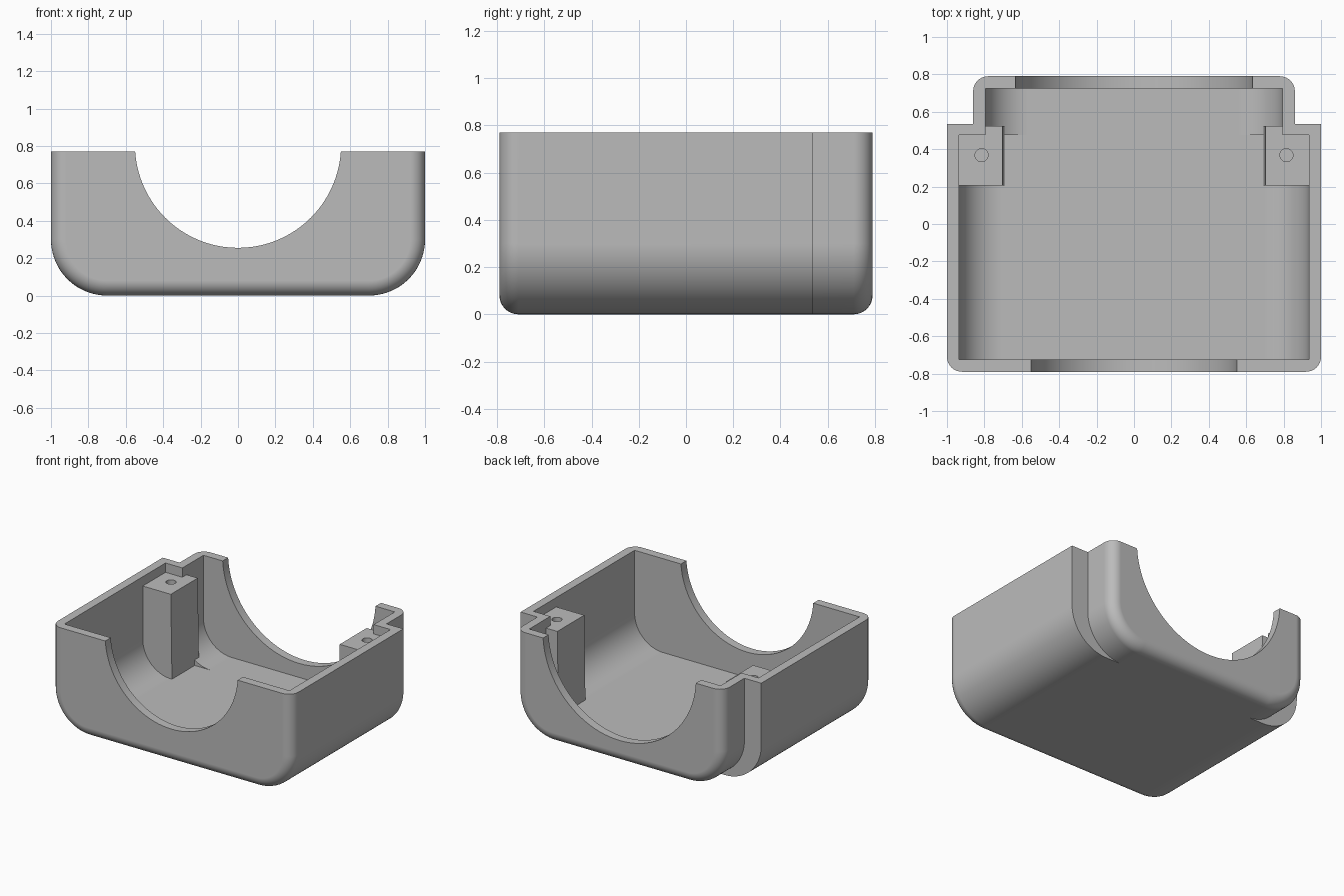
import bpy
import bmesh
from math import cos, sin, pi, radians

cube = bpy.data.objects.get("Cube")
if cube:
    bpy.data.objects.remove(cube, do_unlink=True)

HEIGHT = 0.77
WALL = 0.065
FILLET = 0.08
FRONT, STEP, BACK = -0.79, 0.535, 0.79
MAIN_W, REAR_W, CORNER = 1.0, 0.86, 0.3


def new_object(name, bm):
    bmesh.ops.recalc_face_normals(bm, faces=bm.faces)
    mesh = bpy.data.meshes.new(name)
    bm.to_mesh(mesh)
    bm.free()
    obj = bpy.data.objects.new(name, mesh)
    bpy.context.collection.objects.link(obj)
    return obj


def u_profile(half, bottom, radius, top, segs=20):
    """Upright section with two rounded lower corners, as (x, z) points."""
    right = [(half - radius + radius * sin(a), bottom + radius - radius * cos(a))
             for a in (pi / 2 * i / segs for i in range(segs + 1))]
    right.append((half, top))
    return right + [(-x, z) for x, z in reversed(right)]


def loft(name, stations):
    """Skin a list of (y, profile) sections and cap both ends."""
    bm = bmesh.new()
    rings = [[bm.verts.new((x, y, z)) for x, z in prof] for y, prof in stations]
    n = len(rings[0])
    for a, b in zip(rings, rings[1:]):
        for i in range(n):
            j = (i + 1) % n
            bm.faces.new((a[i], a[j], b[j], b[i]))
    bm.faces.new(rings[0])
    bm.faces.new(rings[-1])
    return new_object(name, bm)


def rounded_end(half, y_end, inward, segs=8):
    """Sections of an end fillet, from the outer face inwards."""
    out = []
    for i in range(segs + 1):
        a = pi / 2 * i / segs
        d = FILLET * (1 - sin(a))
        y = y_end + inward * FILLET * (1 - cos(a))
        out.append((y, u_profile(half - d, d, CORNER - d, HEIGHT)))
    return out


def cylinder(name, radius, depth, location, along_y=False, segs=96):
    bm = bmesh.new()
    bmesh.ops.create_cone(bm, cap_ends=True, segments=segs, radius1=radius,
                          radius2=radius, depth=depth)
    obj = new_object(name, bm)
    if along_y:
        obj.rotation_euler.x = radians(90)
    obj.location = location
    return obj


def boolean(target, tool, operation):
    bpy.context.view_layer.update()
    mod = target.modifiers.new("cut", 'BOOLEAN')
    mod.operation = operation
    mod.solver = 'EXACT'
    mod.object = tool
    bpy.context.view_layer.objects.active = target
    bpy.ops.object.modifier_apply(modifier=mod.name)
    bpy.data.objects.remove(tool, do_unlink=True)


# Outer body: wide main part and narrower rear part
housing = loft("housing_shell", rounded_end(MAIN_W, FRONT, 1)
               + [(STEP, u_profile(MAIN_W, 0, CORNER, HEIGHT))])
rear = loft("rear_body", [(0.1, u_profile(REAR_W, 0, CORNER, HEIGHT))]
            + rounded_end(REAR_W, BACK, -1)[::-1])
boolean(housing, rear, 'UNION')

# Cavity, stepped like the outside
inner_r = CORNER - WALL
main_in = u_profile(MAIN_W - WALL, WALL, inner_r, 1)
rear_in = u_profile(REAR_W - WALL, WALL, inner_r, 1)
cavity = loft("cavity", [(FRONT + WALL, main_in), (STEP - WALL + 0.005, main_in)])
boolean(cavity, loft("rear_cavity", [(0.1, rear_in), (BACK - WALL, rear_in)]), 'UNION')

# Screw posts stay standing where the cavity is left uncut
for side in (-1, 1):
    section = [(side * x, z) for x, z in ((0.69, -0.1), (1.1, -0.1), (1.1, 0.7), (0.702, 0.7))]
    boolean(cavity, loft("post", [(0.205, section), (0.525, section)]), 'DIFFERENCE')
boolean(housing, cavity, 'DIFFERENCE')

# Screw holes
for side in (-1, 1):
    boolean(housing, cylinder("hole", 0.035, 0.4, (side * 0.815, 0.368, 0.6), segs=32),
            'DIFFERENCE')

# Round openings in the front and back walls
for radius, y in ((0.551, FRONT), (0.636, BACK)):
    boolean(housing, cylinder("opening", radius, 0.3, (0, y, 0.806), True), 'DIFFERENCE')

# Single grey finish
grey = bpy.data.materials.new("mid_grey")
grey.use_nodes = True
color = (0.5, 0.5, 0.5, 1)
grey.diffuse_color = color
grey.node_tree.nodes["Principled BSDF"].inputs["Base Color"].default_value = color
housing.data.materials.clear()
housing.data.materials.append(grey)

# Smooth curves, crisp edges
bpy.ops.object.select_all(action='DESELECT')
housing.select_set(True)
bpy.context.view_layer.objects.active = housing
bpy.ops.object.shade_smooth_by_angle(angle=radians(30))
weighted = housing.modifiers.new("weighted_normals", 'WEIGHTED_NORMAL')
weighted.keep_sharp = True
